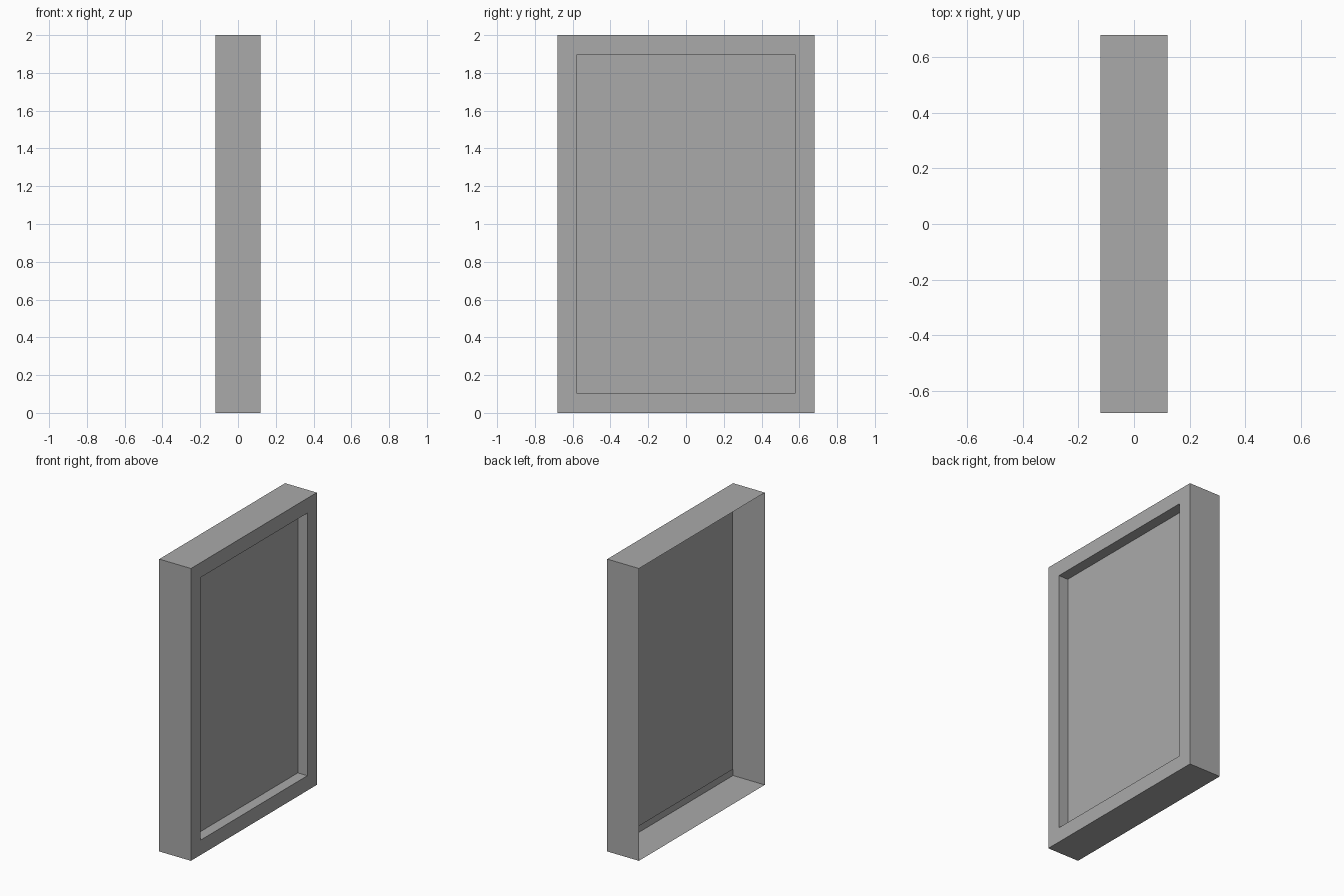
import bpy
import bmesh
from mathutils import Vector

default = bpy.data.objects.get("Cube")
if default:
    bpy.data.objects.remove(default, do_unlink=True)

WIDTH, DEPTH, HEIGHT = 0.24, 1.36, 2.0
BORDER, RECESS = 0.144, 0.072

# One plain grey for the whole piece
grey = bpy.data.materials.new("plain grey")
grey.use_nodes = True
colour = (0.4, 0.4, 0.4, 1)
grey.diffuse_color = colour
grey.node_tree.nodes["Principled BSDF"].inputs["Base Color"].default_value = colour

# Thin box shell standing on the ground
bm = bmesh.new()
bmesh.ops.create_cube(bm, size=1)
bmesh.ops.scale(bm, vec=(WIDTH, DEPTH, HEIGHT), verts=bm.verts)
bmesh.ops.translate(bm, vec=(0, 0, HEIGHT / 2), verts=bm.verts)
bm.normal_update()
panel = max(bm.faces, key=lambda f: f.normal.x)
opening = min(bm.faces, key=lambda f: f.normal.x)

# Open rear side
bmesh.ops.delete(bm, geom=[opening], context="FACES_ONLY")

# Flat border, then a straight step in to the recessed panel
bmesh.ops.inset_region(bm, faces=[panel], thickness=BORDER)
step = bmesh.ops.extrude_face_region(bm, geom=[panel])
new_verts = [g for g in step["geom"] if isinstance(g, bmesh.types.BMVert)]
bmesh.ops.translate(bm, vec=Vector((-RECESS, 0, 0)), verts=new_verts)
if panel.is_valid:
    bmesh.ops.delete(bm, geom=[panel], context="FACES_ONLY")
bm.normal_update()

mesh = bpy.data.meshes.new("recessed_panel_frame")
bm.to_mesh(mesh)
bm.free()
mesh.materials.append(grey)
frame = bpy.data.objects.new("recessed_panel_frame", mesh)
bpy.context.collection.objects.link(frame)
